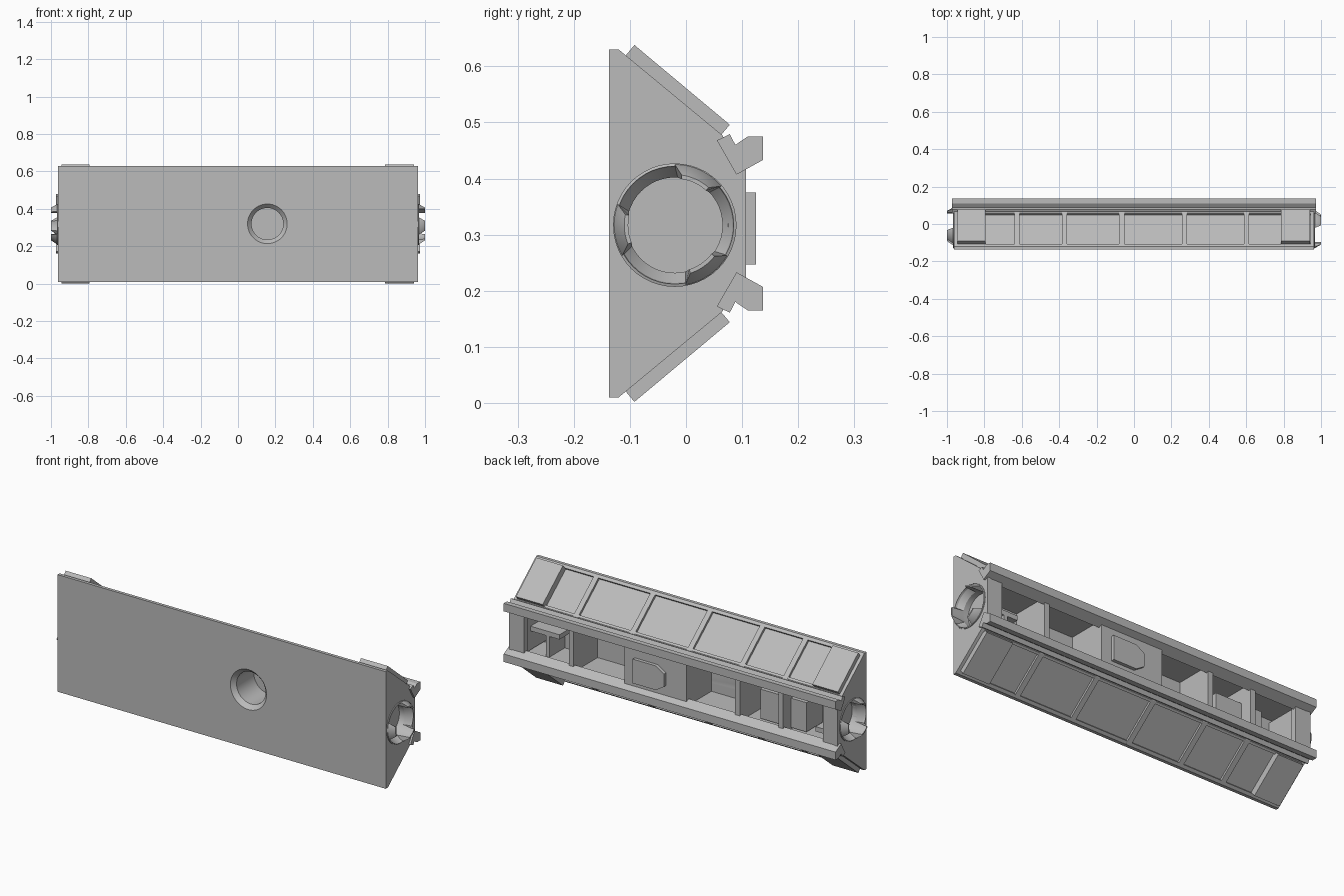
import bpy, bmesh, math
from mathutils import Vector

old = bpy.data.objects.get("Cube")
if old:
    bpy.data.objects.remove(old)

grey = bpy.data.materials.new("light_grey")
grey.use_nodes = True
grey.diffuse_color = (0.5, 0.5, 0.5, 1)
grey.node_tree.nodes["Principled BSDF"].inputs["Base Color"].default_value = (0.5, 0.5, 0.5, 1)

MID = 0.32          # height of the symmetry plane
RING_Y, RING_Z = -0.02, 0.317


def finish(name, bm, smooth=False):
    bmesh.ops.recalc_face_normals(bm, faces=bm.faces)
    mesh = bpy.data.meshes.new(name)
    bm.to_mesh(mesh)
    bm.free()
    mesh.materials.append(grey)
    ob = bpy.data.objects.new(name, mesh)
    bpy.context.collection.objects.link(ob)
    if smooth:
        select(ob)
        bpy.ops.object.shade_smooth_by_angle(angle=math.radians(30))
    return ob


def select(ob):
    bpy.ops.object.select_all(action='DESELECT')
    ob.select_set(True)
    bpy.context.view_layer.objects.active = ob


def prism(name, points, a, b, axis='x'):
    """Extrude a (y, z) outline along x, or an (x, z) outline along y."""
    bm = bmesh.new()
    place = (lambda p: (a, p[0], p[1])) if axis == 'x' else (lambda p: (p[0], a, p[1]))
    face = bm.faces.new([bm.verts.new(place(p)) for p in points])
    out = bmesh.ops.extrude_face_region(bm, geom=[face])
    verts = [v for v in out['geom'] if isinstance(v, bmesh.types.BMVert)]
    step = Vector((b - a, 0, 0)) if axis == 'x' else Vector((0, b - a, 0))
    bmesh.ops.translate(bm, verts=verts, vec=step)
    return finish(name, bm)


def box(name, x0, x1, y0, y1, z0, z1):
    return prism(name, [(y0, z0), (y1, z0), (y1, z1), (y0, z1)], x0, x1)


def flip(points):
    return [(y, 2 * MID - z) for y, z in reversed(points)]


def lathe(name, profile, place, closed, steps=48, smooth=True):
    """Spin (radius, depth) points; closed profiles make rings, open ones get caps."""
    bm = bmesh.new()
    loops = []
    for i in range(steps):
        t = math.tau * i / steps
        loops.append([bm.verts.new(place(r, d, t)) for r, d in profile])
    n = len(profile)
    for i in range(steps):
        p, q = loops[i], loops[(i + 1) % steps]
        for j in range(n if closed else n - 1):
            k = (j + 1) % n
            bm.faces.new((p[j], p[k], q[k], q[j]))
    if not closed:
        for j in (0, n - 1):
            bm.faces.new([loop[j] for loop in loops])
    return finish(name, bm, smooth)


def cut(ob, cutter):
    mod = ob.modifiers.new("opening", 'BOOLEAN')
    mod.operation = 'DIFFERENCE'
    mod.solver = 'EXACT'
    mod.object = cutter
    select(ob)
    bpy.ops.object.modifier_apply(modifier=mod.name)
    bpy.ops.object.shade_smooth_by_angle(angle=math.radians(30))


# Hull: front slab with recessed sloping shoulders, open at the back
upper = [(-0.1, 0.44), (0.07, 0.44), (0.065, 0.477), (0.055, 0.485), (0.047, 0.476),
         (-0.115, 0.61), (-0.107, 0.619), (-0.12, 0.63), (-0.137, 0.63)]
hull = prism("hull", upper + flip(upper), -0.95, 0.95)

# Ribs between the bays
rib = [(-0.12, 0.63), (0.065, 0.477), (0.085, 0.43), (0.1, 0.42)]
for x in (-0.625, -0.372, -0.065, 0.27, 0.602):
    prism("rib", rib + flip(rib), x - 0.014, x + 0.014)

# Central block with its chamfered plaque
block = box("centre_block", -0.078, 0.284, -0.11, 0.107, 0.2, 0.44)
prism("plaque", [(0.225, 0.247), (0.225, 0.375), (0.09, 0.375), (0.042, 0.345),
                 (0.042, 0.277), (0.09, 0.247)], 0.1, 0.125, 'y')

# Round opening in the front
port = lathe("port_cutter", [(0.106, -0.15), (0.106, -0.137), (0.085, -0.115), (0.085, 0.03)],
             lambda r, d, t: (0.157 + r * math.cos(t), d, MID + r * math.sin(t)), False)
port.hide_render = True
cut(hull, port)
cut(block, port)
bpy.data.objects.remove(port)

# Long rails along the back
rail = [(0.055, 0.468), (0.078, 0.479), (0.088, 0.46), (0.11, 0.475),
        (0.137, 0.475), (0.137, 0.433), (0.09, 0.407)]
prism("upper_rail", rail, -0.972, 0.972)
prism("lower_rail", flip(rail), -0.972, 0.972)

# Raised plates on the shoulders
plate = [(-0.115, 0.61), (-0.107, 0.62), (-0.092, 0.638), (0.078, 0.496), (0.062, 0.477), (0.047, 0.476)]
for x0, x1 in ((-0.945, -0.795), (0.785, 0.942)):
    prism("upper_shoulder_plate", plate, x0, x1)
    prism("lower_shoulder_plate", flip(plate), x0, x1)

# Ends: wall, post, tunnel and docking ring
wall_outline = [(-0.137, 0.63), (-0.12, 0.63), (0.065, 0.477), (0.085, 0.43), (0.107, 0.42)]
for side, s in (("left", 1), ("right", -1)):
    def on_end(r, d, t, s=s):
        return (s * d, RING_Y + s * r * math.cos(t), RING_Z + r * math.sin(t))

    wall = prism(side + "_end_wall", wall_outline + flip(wall_outline), s * 0.945, s * 0.962)
    tunnel = box(side + "_tunnel", s * 0.89, s * 0.95, -0.12, 0.085, 0.21, 0.425)
    bore = lathe("bore_cutter", [(0.106, 0.98), (0.106, 0.962), (0.085, 0.93), (0.085, 0.9)], on_end, False)
    bore.hide_render = True
    cut(wall, bore)
    cut(tunnel, bore)
    cut(hull, bore)
    bpy.data.objects.remove(bore)
    box(side + "_post", s * 0.875, s * 0.946, 0.075, 0.105, 0.2, 0.44)
    lathe(side + "_ring_lip", [(0.11, 0.95), (0.11, 0.966), (0.105, 0.968), (0.103, 0.957)], on_end, True)

    # Three guide petals on each ring
    petal = [(0.109, 0.95, 25), (0.108, 0.968, 25), (0.09, 1.0, 17), (0.083, 1.0, 17), (0.085, 0.925, 22)]
    for centre in (65, 185, 305):
        bm = bmesh.new()
        rows = []
        for i in range(9):
            f = i / 4 - 1
            rows.append([bm.verts.new(on_end(r, d, math.radians(centre + f * w))) for r, d, w in petal])
        for p, q in zip(rows, rows[1:]):
            for j in range(len(petal)):
                k = (j + 1) % len(petal)
                bm.faces.new((p[j], p[k], q[k], q[j]))
        bm.faces.new(rows[0])
        bm.faces.new(rows[-1])
        finish(side + "_petal", bm, True)

# Equipment inside the open bays
box("equipment_box", -0.73, -0.46, -0.11, 0.035, 0.21, 0.365)
box("right_shelf", -0.9, -0.78, -0.11, 0.03, 0.225, 0.25)
box("left_shelf", 0.72, 0.9, -0.11, 0.03, 0.31, 0.335)
box("left_bracket", 0.78, 0.8, -0.11, 0.03, 0.2, 0.32)
